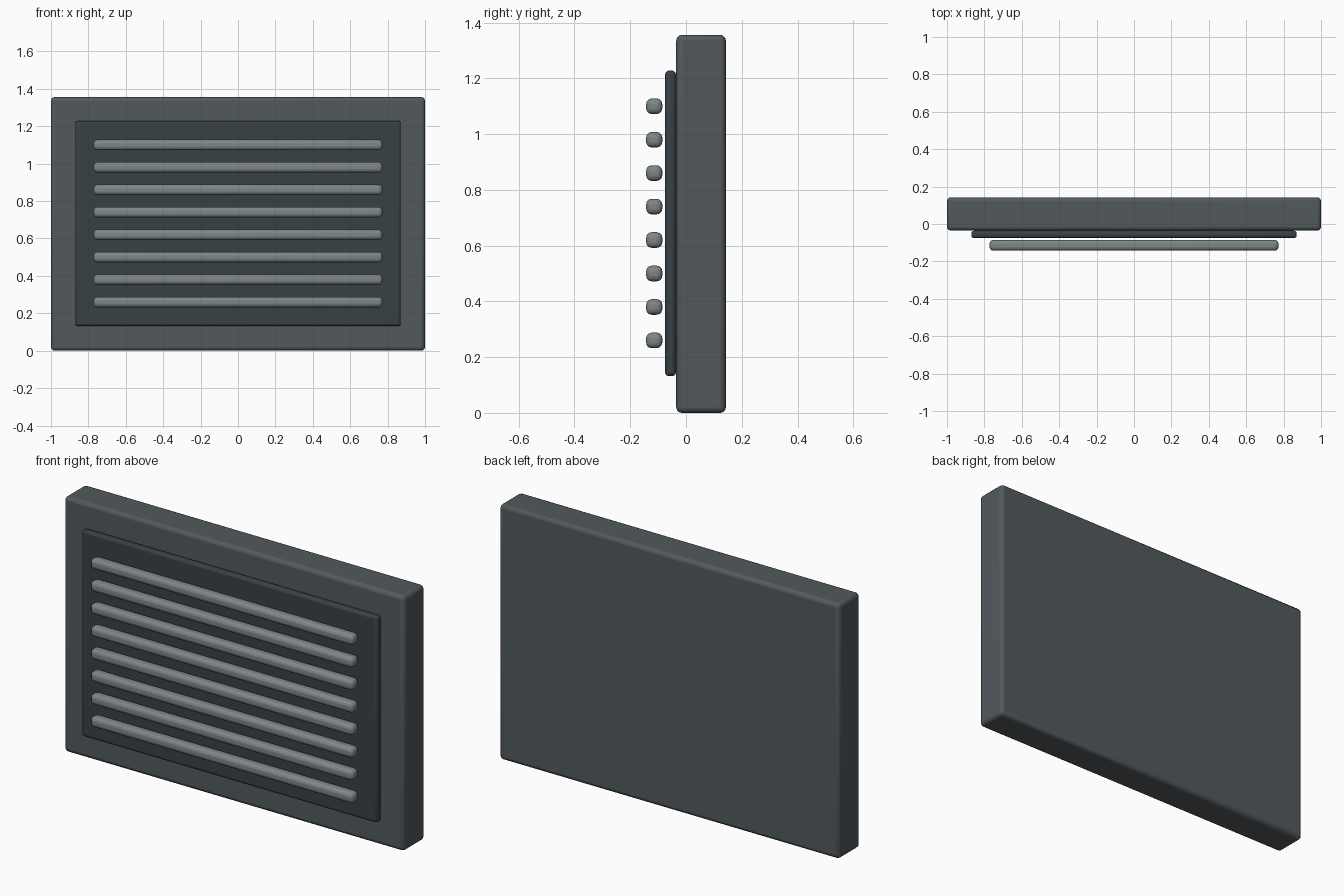
import bpy

if "Cube" in bpy.data.objects:
    bpy.data.objects.remove(bpy.data.objects["Cube"])


def material(name, rgb):
    m = bpy.data.materials.new(name)
    m.diffuse_color = (*rgb, 1)
    m.use_nodes = True
    m.node_tree.nodes["Principled BSDF"].inputs["Base Color"].default_value = m.diffuse_color
    return m


def rounded_box(name, size, centre, radius, mat):
    bpy.ops.mesh.primitive_cube_add(size=1, location=centre)
    ob = bpy.context.object
    ob.name = name
    ob.scale = size
    bpy.ops.object.transform_apply(location=False, rotation=False, scale=True)
    bev = ob.modifiers.new("rounded_edges", 'BEVEL')
    bev.width = radius
    bev.segments = 3
    ob.data.materials.append(mat)
    bpy.ops.object.shade_smooth_by_angle()
    return ob


frame_mat = material("frame_grey", (0.085, 0.10, 0.108))
panel_mat = material("dark_grey", (0.04, 0.053, 0.062))
slat_mat = material("light_grey", (0.21, 0.24, 0.24))

# Thick backing slab
rounded_box("vent_frame", (2.0, 0.178, 1.356), (0, 0.054, 0.678), 0.02, frame_mat)

# Thin dark panel on the front
rounded_box("recess_panel", (1.74, 0.039, 1.096), (0, -0.0555, 0.68), 0.014, panel_mat)

# Eight horizontal slats standing clear of the panel
for i in range(8):
    rounded_box(f"slat_{i + 1}", (1.545, 0.058, 0.056),
                (0, -0.114, 0.26 + 0.12 * i), 0.02, slat_mat)
